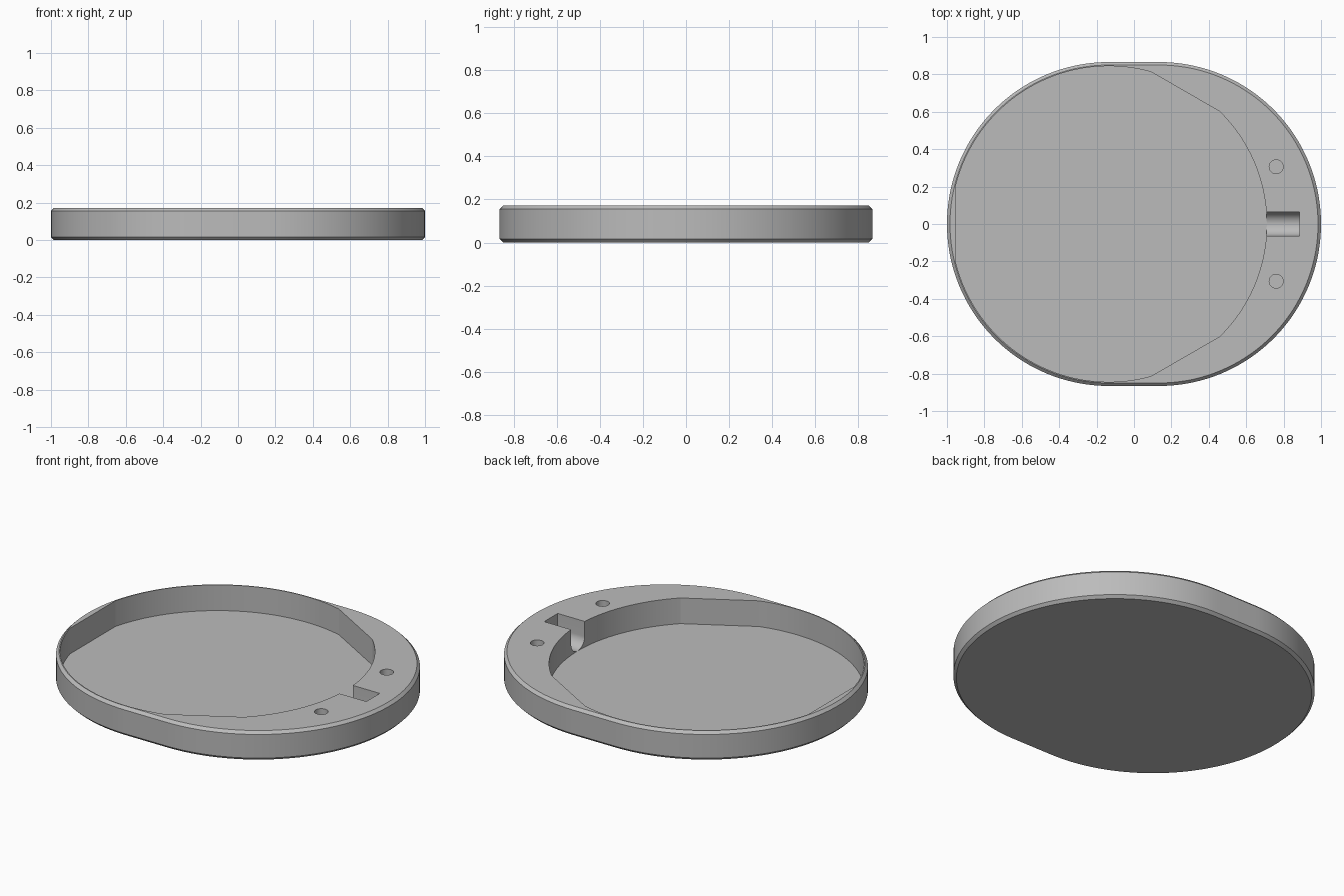
import bpy, bmesh
from math import pi, cos, sin, acos, radians

cube = bpy.data.objects.get("Cube")
if cube:
    bpy.data.objects.remove(cube, do_unlink=True)

HEIGHT, CHAMFER, FLOOR = 0.172, 0.016, 0.02
RADIUS, SHIFT = 0.866, 0.134          # rounded ends and their offset from the middle
TOP = HEIGHT + 0.1                    # cutters rise above the rim

grey = bpy.data.materials.new("plain grey")
grey.use_nodes = True
grey.diffuse_color = (0.5, 0.5, 0.5, 1)
grey.node_tree.nodes["Principled BSDF"].inputs["Base Color"].default_value = (0.5, 0.5, 0.5, 1)


def arc(cx, cy, r, start, end, steps):
    return [(cx + r * cos(start + (end - start) * i / steps),
             cy + r * sin(start + (end - start) * i / steps)) for i in range(steps + 1)]


def loft(name, rings):
    """Solid through matching closed rings of 3D points."""
    bm = bmesh.new()
    loops = [[bm.verts.new(p) for p in ring] for ring in rings]
    n = len(loops[0])
    for a, b in zip(loops, loops[1:]):
        for i in range(n):
            j = (i + 1) % n
            bm.faces.new((a[i], a[j], b[j], b[i]))
    bm.faces.new(loops[0][::-1])
    bm.faces.new(loops[-1])
    bmesh.ops.recalc_face_normals(bm, faces=bm.faces)
    mesh = bpy.data.meshes.new(name)
    bm.to_mesh(mesh)
    bm.free()
    obj = bpy.data.objects.new(name, mesh)
    bpy.context.collection.objects.link(obj)
    mesh.materials.append(grey)
    return obj


def prism(name, outline, z0, z1):
    return loft(name, [[(x, y, z) for x, y in outline] for z in (z0, z1)])


def stadium(r, z):
    pts = arc(SHIFT, 0, r, -pi / 2, pi / 2, 72) + arc(-SHIFT, 0, r, pi / 2, 3 * pi / 2, 72)
    return [(x, y, z) for x, y in pts]


# Chamfered oblong body
body = loft("tray_body", [
    stadium(RADIUS - CHAMFER, 0), stadium(RADIUS, CHAMFER),
    stadium(RADIUS, HEIGHT - CHAMFER), stadium(RADIUS - CHAMFER, HEIGHT)])

# Round pocket with three evenly spaced flats
pocket_r, flat = 0.844, 0.817
half = acos(flat / pocket_r)
outline = []
for k in range(3):
    mid = pi / 3 + k * 2 * pi / 3
    outline += arc(-SHIFT, 0, pocket_r, mid + half, mid + 2 * pi / 3 - half, 44)
cutters = [prism("pocket_cutter", outline, FLOOR, TOP)]

# Round-bottomed channel from the pocket into the wide rim
w = 0.063
section = arc(0, FLOOR + 0.001 + w, w, pi, 2 * pi, 28) + [(w, TOP), (-w, TOP)]
cutters.append(loft("channel_cutter", [[(x, y, z) for y, z in section] for x in (0.6, 0.884)]))

# Pair of pin holes beside the channel
for side in (-1, 1):
    circle = arc(0.76, side * 0.306, 0.037, 0, 2 * pi, 48)[:-1]
    cutters.append(prism("pin_hole_cutter", circle, 0.05, TOP))

# Cut the body, then drop the cutters
bpy.ops.object.select_all(action='DESELECT')
bpy.context.view_layer.objects.active = body
body.select_set(True)
for cutter in cutters:
    cutter.hide_render = True
    mod = body.modifiers.new("cut", 'BOOLEAN')
    mod.operation, mod.solver, mod.object = 'DIFFERENCE', 'EXACT', cutter
    bpy.ops.object.modifier_apply(modifier=mod.name)
    bpy.data.objects.remove(cutter, do_unlink=True)

bpy.ops.object.shade_smooth_by_angle(angle=radians(10))
